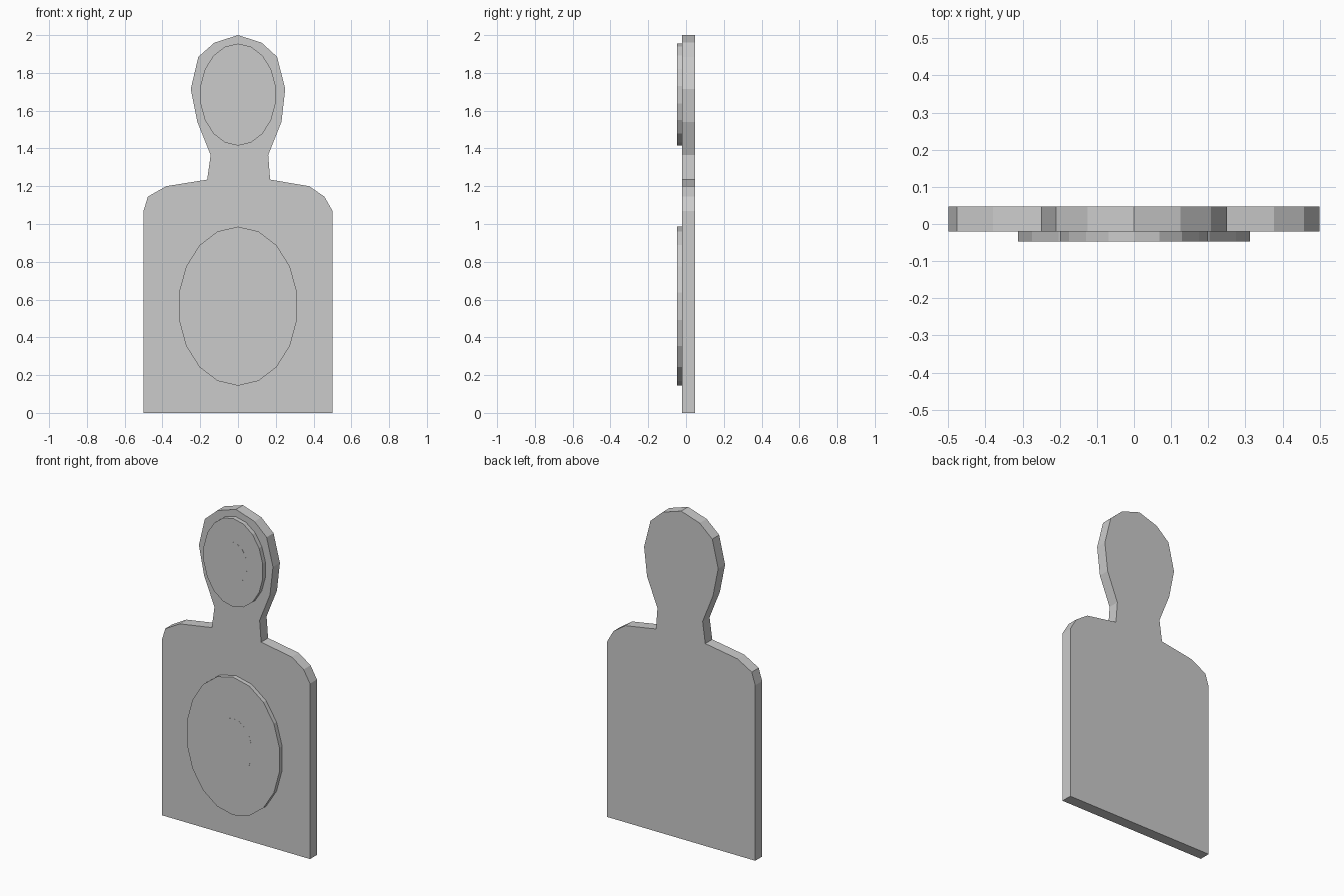
import bpy, bmesh
from math import sin, cos, tau

if "Cube" in bpy.data.objects:
    bpy.data.objects.remove(bpy.data.objects["Cube"])


def slab(name, outline, y_front, y_back):
    """Extrude an (x, z) outline between two depths."""
    bm = bmesh.new()
    face = bm.faces.new([bm.verts.new((x, y_front, z)) for x, z in outline])
    ext = bmesh.ops.extrude_face_region(bm, geom=[face], use_keep_orig=True)
    verts = [v for v in ext["geom"] if isinstance(v, bmesh.types.BMVert)]
    bmesh.ops.translate(bm, vec=(0, y_back - y_front, 0), verts=verts)
    bmesh.ops.recalc_face_normals(bm, faces=bm.faces)
    mesh = bpy.data.meshes.new(name)
    bm.to_mesh(mesh)
    bm.free()
    obj = bpy.data.objects.new(name, mesh)
    bpy.context.collection.objects.link(obj)
    return obj


def oval(z, rx, rz, sides=18):
    return [(rx * sin(tau * i / sides), z + rz * cos(tau * i / sides))
            for i in range(sides)]


# Silhouette board, slightly uneven from side to side
right = [(0.5, 0), (0.5, 1.07), (0.457, 1.145), (0.377, 1.2), (0.17, 1.235),
         (0.16, 1.365), (0.23, 1.54), (0.25, 1.715), (0.207, 1.885), (0.125, 1.96)]
left = [(-0.125, 1.96), (-0.21, 1.885), (-0.25, 1.715), (-0.215, 1.54),
        (-0.145, 1.365), (-0.163, 1.235), (-0.38, 1.2), (-0.477, 1.145),
        (-0.5, 1.07), (-0.5, 0)]
slab("silhouette_board", right + [(0, 2.0)] + left, -0.02, 0.047)

# Raised oval zones, each with a nearly flush centre mark
for part, z, rx, rz, inner_rx, inner_rz in (
        ("chest", 0.565, 0.317, 0.421, 0.127, 0.17),
        ("head", 1.685, 0.202, 0.27, 0.095, 0.125)):
    slab(part + "_zone", oval(z, rx, rz), -0.0465, -0.02)
    slab(part + "_centre_mark", oval(z, inner_rx, inner_rz), -0.047, -0.04)
